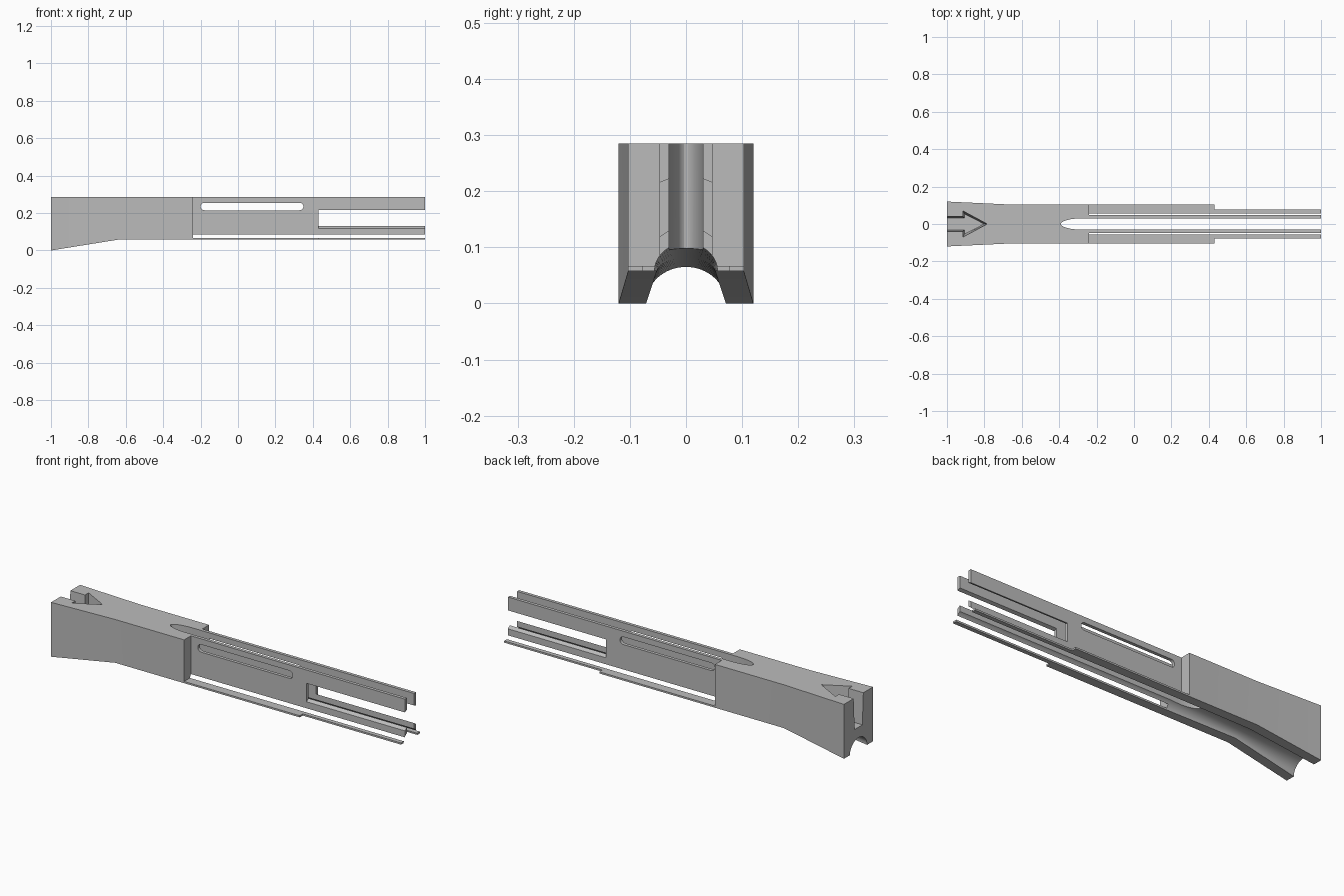
import bpy, bmesh
from math import pi, sin, cos

cube = bpy.data.objects.get("Cube")
if cube:
    bpy.data.objects.remove(cube, do_unlink=True)

grey = bpy.data.materials.new("plain grey")
grey.use_nodes = True
grey.diffuse_color = (0.5, 0.5, 0.5, 1)
grey.node_tree.nodes["Principled BSDF"].inputs["Base Color"].default_value = (0.5, 0.5, 0.5, 1)


def loft(name, rings):
    """Closed solid through rings with equal point counts."""
    bm = bmesh.new()
    loops = [[bm.verts.new(p) for p in ring] for ring in rings]
    n = len(loops[0])
    for a, b in zip(loops, loops[1:]):
        for i in range(n):
            j = (i + 1) % n
            bm.faces.new((a[i], a[j], b[j], b[i]))
    bm.faces.new(loops[0])
    bm.faces.new(loops[-1])
    bmesh.ops.recalc_face_normals(bm, faces=bm.faces)
    mesh = bpy.data.meshes.new(name)
    bm.to_mesh(mesh)
    bm.free()
    mesh.materials.append(grey)
    obj = bpy.data.objects.new(name, mesh)
    bpy.context.collection.objects.link(obj)
    return obj


def box(name, x0, x1, y0, y1, z0, z1):
    return loft(name, [[(x, y0, z0), (x, y1, z0), (x, y1, z1), (x, y0, z1)] for x in (x0, x1)])


def cut(target, cutter):
    mod = target.modifiers.new("cut", "BOOLEAN")
    mod.operation = "DIFFERENCE"
    mod.solver = "EXACT"
    mod.object = cutter
    bpy.context.view_layer.objects.active = target
    bpy.ops.object.modifier_apply(modifier=mod.name)
    bpy.data.objects.remove(cutter, do_unlink=True)


def arch(x, zc, a, b, n=32):
    """Half ellipse in the YZ plane with a skirt below it."""
    pts = [(x, a * cos(pi * i / n), zc + b * sin(pi * i / n)) for i in range(n + 1)]
    return pts + [(x, -a, zc - 0.1), (x, a, zc - 0.1)]


# Full-length body, flared wider and deeper at one end
TOP, BASE, HALF = 0.285, 0.058, 0.103
body = loft("slotted_handle", [
    [(x, -w, z), (x, w, z), (x, w, TOP), (x, -w, TOP)]
    for x, w, z in ((-1, 0.12, 0), (-0.64, HALF, BASE), (1, HALF, BASE))])

# Arched channel along the underside
cut(body, loft("channel_cutter", [
    arch(-1.02, -0.003, 0.072, 0.067), arch(-0.64, BASE, 0.052, 0.025),
    arch(-0.24, BASE, 0.056, 0.049), arch(1.1, BASE, 0.056, 0.049)]))

# Side recesses leave two tall walls and two thin bottom rails
for s in (-1, 1):
    cut(body, box("recess_cutter", -0.24, 1.1, s * 0.047, s * 0.2, 0.067, 0.4))
    cut(body, box("rail_cutter", 0.43, 1.1, s * 0.078, s * 0.2, 0, 0.2))

# Central slot with an elongated round end
tip = [(-0.28 - 0.11 * sin(pi * i / 24), 0.03 * cos(pi * i / 24)) for i in range(25)]
slot = [(1.1, 0.03)] + tip + [(1.1, -0.03)]
cut(body, loft("slot_cutter", [[(x, y, z) for x, y in slot] for z in (0.07, 0.4)]))

# Long rounded window through both walls
R = 0.02
pill = [(cx + R * cos(t + pi * i / 12), 0.235 + R * sin(t + pi * i / 12))
        for cx, t in ((0.33, -pi / 2), (-0.18, pi / 2)) for i in range(13)]
cut(body, loft("window_cutter", [[(x, y, z) for x, z in pill] for y in (-0.2, 0.2)]))

# Open-ended notch with sloped edges in both walls
notch = [(-0.06, 0.11), (-0.03, 0.13), (0.03, 0.13), (0.06, 0.11),
         (0.06, 0.21), (0.03, 0.222), (-0.03, 0.222), (-0.06, 0.21)]
cut(body, loft("notch_cutter", [[(x, y, z) for y, z in notch] for x in (0.43, 1.1)]))


# Arrow-shaped pocket with tapered walls, open at the flared end
def arrow(d, z):
    half = [(-1.1, 0.04 - d), (-0.915 + d, 0.04 - d), (-0.915 + d, 0.07 - 2 * d)]
    ring = half + [(-0.785 - 2 * d, 0)] + [(x, -y) for x, y in reversed(half)]
    return [(x, y, z) for x, y in ring]


cut(body, loft("pocket_cutter", [arrow(0.008, 0.12), arrow(0, TOP), arrow(0, 0.4)]))

# Smooth curved surfaces, crisp edges
bpy.ops.object.select_all(action="DESELECT")
body.select_set(True)
bpy.context.view_layer.objects.active = body
bpy.ops.object.shade_smooth_by_angle(angle=pi / 9)
